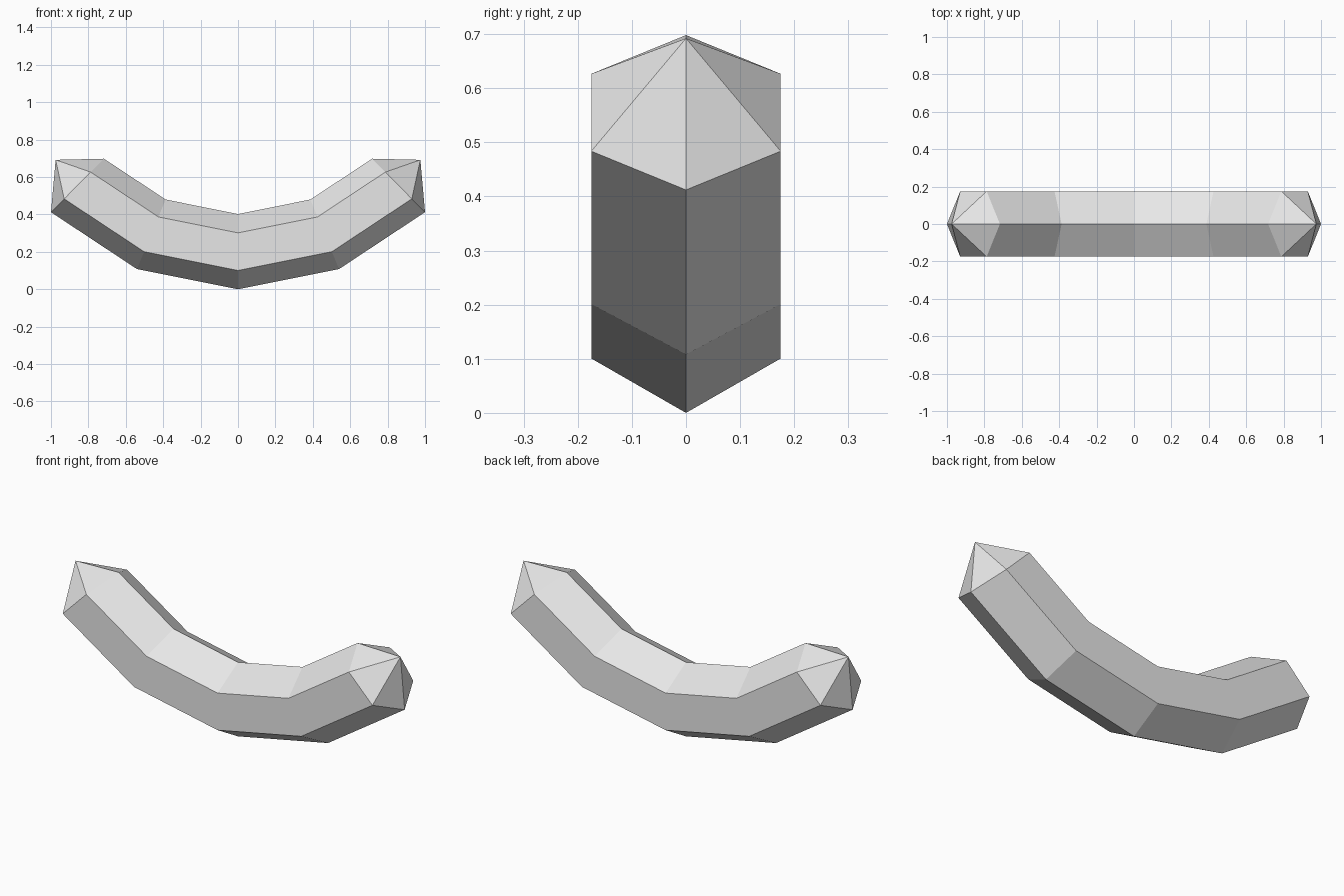
import bpy
import bmesh
from mathutils import Vector

cube = bpy.data.objects.get("Cube")
if cube:
    bpy.data.objects.remove(cube, do_unlink=True)

grey = bpy.data.materials.new("light grey")
grey.use_nodes = True
colour = (0.8, 0.8, 0.8, 1)
grey.diffuse_color = colour
grey.node_tree.nodes["Principled BSDF"].inputs["Base Color"].default_value = colour

HALF_WIDTH = 0.175
# Bottom and top (x, z) of each section, from the middle to the left end
HALF = [((0, 0), (0, 0.402)),
        ((0.54, 0.108), (0.387, 0.48)),
        ((1.0, 0.412), (0.717, 0.698))]
TIP = (0.975, 0.692)


def mirrored(p):
    return (-p[0], p[1])


def add_section(bm, bottom, top):
    """Hexagon standing on a corner between the bottom and top points."""
    low = Vector((bottom[0], 0, bottom[1]))
    high = Vector((top[0], 0, top[1]))
    corners = [(0, 0), (0.25, 1), (0.75, 1), (1, 0), (0.75, -1), (0.25, -1)]
    return [bm.verts.new(low.lerp(high, t) + Vector((0, side * HALF_WIDTH, 0)))
            for t, side in corners]


# Curved hexagonal bar
sections = [(mirrored(b), mirrored(t)) for b, t in reversed(HALF[1:])] + HALF
bm = bmesh.new()
rings = [add_section(bm, b, t) for b, t in sections]
for a, b in zip(rings, rings[1:]):
    for i in range(6):
        j = (i + 1) % 6
        bm.faces.new((a[i], a[j], b[j], b[i]))

# Pointed ends
for ring, tip in ((rings[0], mirrored(TIP)), (rings[-1], TIP)):
    apex = bm.verts.new((tip[0], 0, tip[1]))
    for i in range(6):
        bm.faces.new((ring[i], ring[(i + 1) % 6], apex))

bmesh.ops.recalc_face_normals(bm, faces=bm.faces)
mesh = bpy.data.meshes.new("curved_bar")
bm.to_mesh(mesh)
bm.free()
mesh.materials.append(grey)
bpy.context.collection.objects.link(bpy.data.objects.new("curved_bar", mesh))
